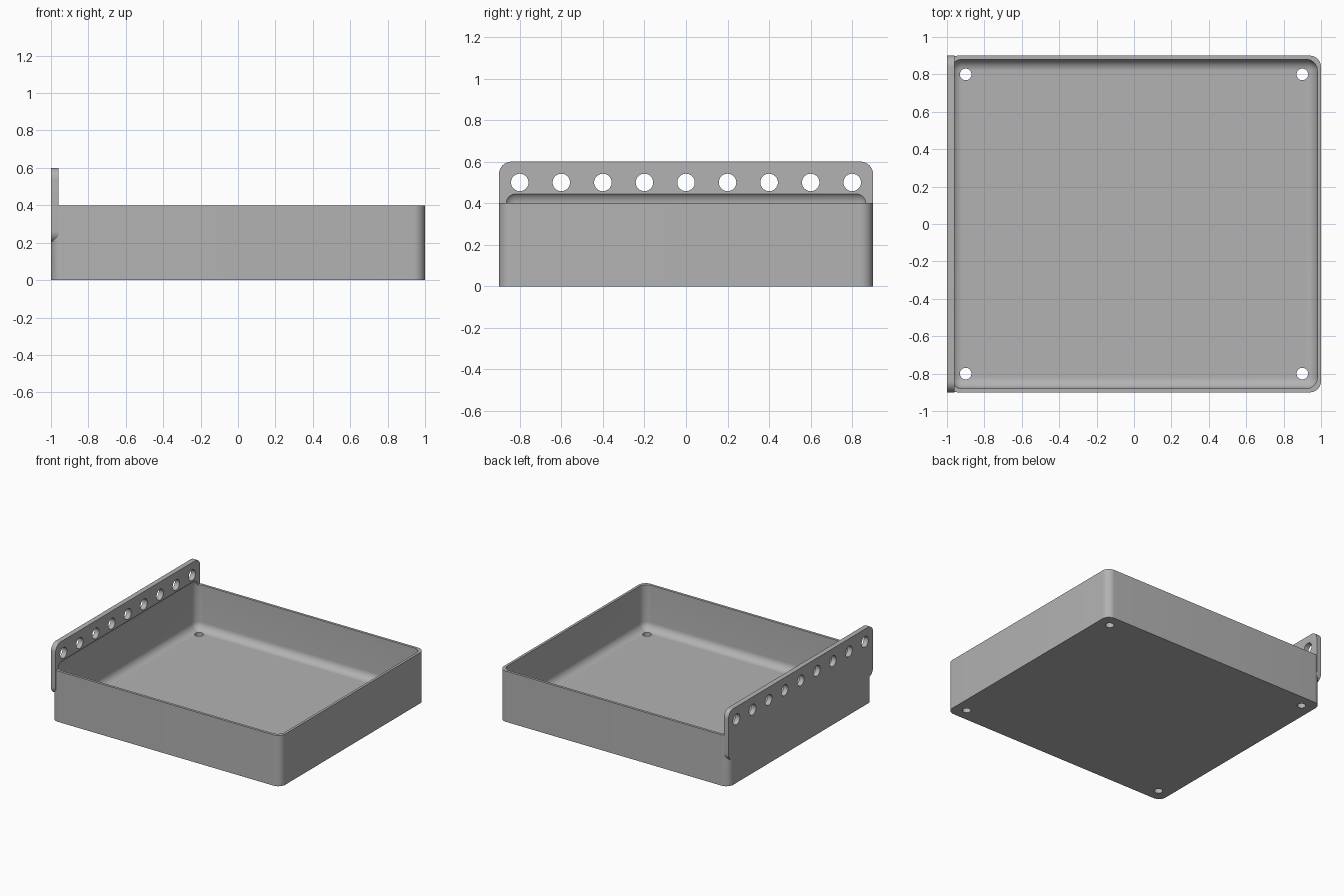
import bpy, bmesh, math
from mathutils import Matrix

cube = bpy.data.objects.get("Cube")
if cube:
    bpy.data.objects.remove(cube, do_unlink=True)

RADIUS = 0.06
WALL = 0.02
FLOOR = 0.05
PLATE = 0.04

grey = bpy.data.materials.new("light grey plastic")
grey.use_nodes = True
colour = (0.45, 0.45, 0.45, 1)
grey.diffuse_color = colour
grey.node_tree.nodes["Principled BSDF"].inputs["Base Color"].default_value = colour


def rounded_box(name, low, high, axis=None):
    """Box between two corners; rounds edges along one axis, or all edges."""
    bm = bmesh.new()
    bmesh.ops.create_cube(bm, size=1)
    for v in bm.verts:
        v.co = [(a + b) / 2 + c * (b - a) for a, b, c in zip(low, high, v.co)]
    edges = [e for e in bm.edges
             if axis is None or abs((e.verts[0].co - e.verts[1].co).normalized()[axis]) > 0.9]
    bmesh.ops.bevel(bm, geom=edges, offset=RADIUS, segments=10, profile=0.5,
                    affect='EDGES', clamp_overlap=True)
    return finish(name, bm)


def cylinders(name, centres, radius, turn=None):
    """Row of hole cutters, upright unless turned."""
    bm = bmesh.new()
    for c in centres:
        matrix = Matrix.Translation(c) @ (turn or Matrix())
        bmesh.ops.create_cone(bm, cap_ends=True, segments=40, radius1=radius,
                              radius2=radius, depth=0.3, matrix=matrix)
    return finish(name, bm)


def finish(name, bm):
    bmesh.ops.recalc_face_normals(bm, faces=bm.faces)
    mesh = bpy.data.meshes.new(name)
    bm.to_mesh(mesh)
    bm.free()
    mesh.materials.append(grey)
    ob = bpy.data.objects.new(name, mesh)
    bpy.context.collection.objects.link(ob)
    return ob


def combine(target, other, operation):
    """Apply a boolean and discard the helper."""
    other.hide_render = True
    mod = target.modifiers.new(operation.lower(), 'BOOLEAN')
    mod.operation = operation
    mod.solver = 'EXACT'
    mod.object = other
    bpy.context.view_layer.objects.active = target
    bpy.ops.object.modifier_apply(modifier=mod.name)
    bpy.data.objects.remove(other, do_unlink=True)


# Tray body with rounded upright corners, and the hanging plate on its right side
tray = rounded_box("tray", (-1, -0.9, 0), (1, 0.9, 0.4), axis=2)
plate = rounded_box("mounting_plate", (-1, -0.9, 0.2), (PLATE - 1, 0.9, 0.6), axis=0)
combine(tray, plate, 'UNION')

# Fully rounded cavity, which also undercuts the plate above the rim
cavity = rounded_box("cavity_cutter", (WALL - 1, WALL - 0.9, FLOOR),
                     (1 - WALL, 0.9 - WALL, 0.4 + RADIUS))
combine(tray, cavity, 'DIFFERENCE')

# Row of holes through the plate
plate_holes = cylinders("plate_hole_cutter", [(-1, 0.2 * i, 0.5) for i in range(-4, 5)],
                        0.042, Matrix.Rotation(math.pi / 2, 4, 'Y'))
combine(tray, plate_holes, 'DIFFERENCE')

# Drain holes in the floor corners
drains = cylinders("drain_cutter", [(x, y, 0) for x in (-0.9, 0.9) for y in (-0.8, 0.8)], 0.031)
combine(tray, drains, 'DIFFERENCE')

# Smooth fillets, crisp rims
bpy.ops.object.select_all(action='DESELECT')
tray.select_set(True)
bpy.context.view_layer.objects.active = tray
bpy.ops.object.shade_smooth_by_angle(angle=math.radians(30))
